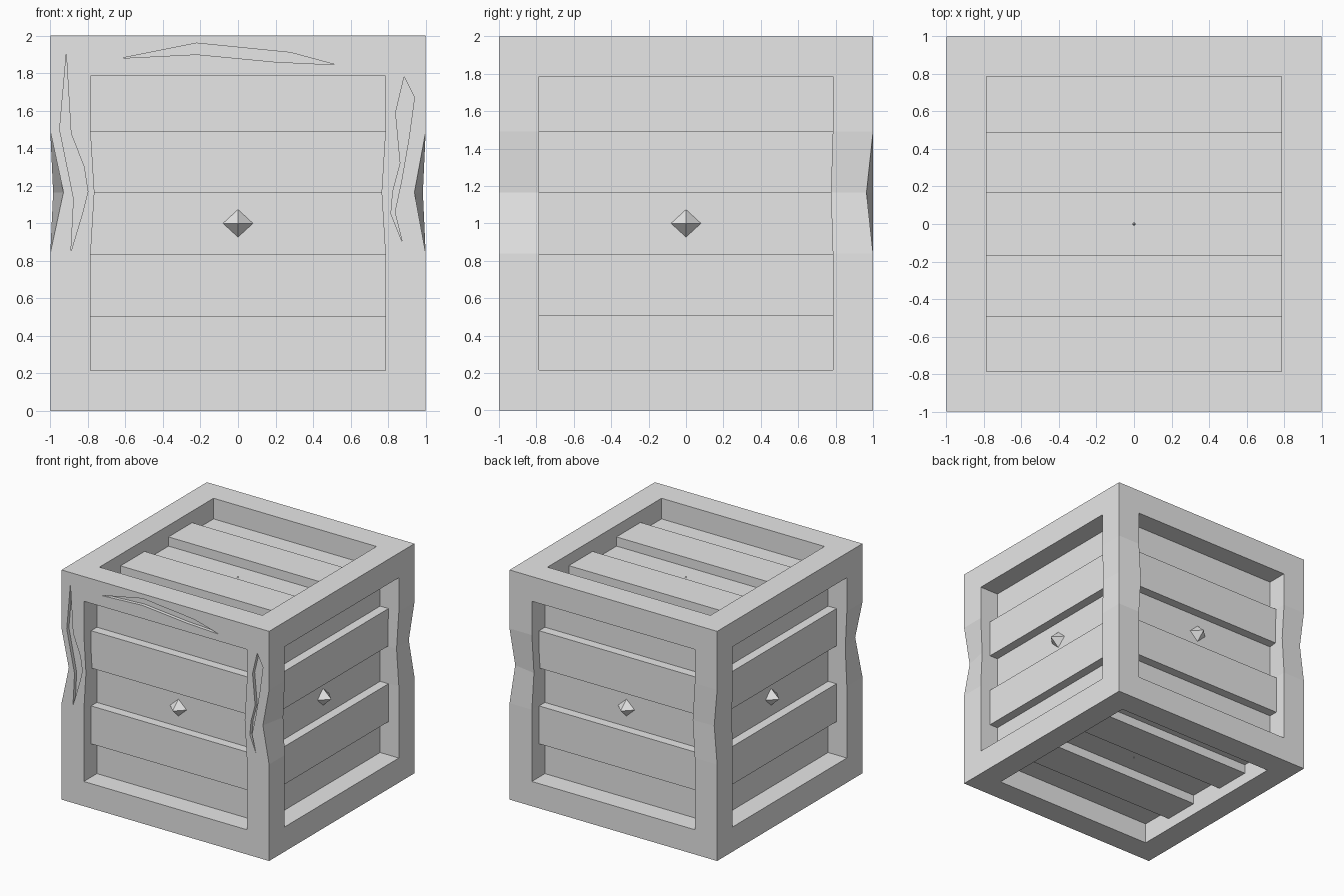
import bpy, bmesh, math
from mathutils import Vector, Matrix

if "Cube" in bpy.data.objects:
    bpy.data.objects.remove(bpy.data.objects["Cube"])

W = 0.785          # half width of each window in the frame
DEEP, RAISED = 0.18, 0.10   # depth of the panel and of the raised planks

grey = bpy.data.materials.new("plain_grey")
grey.diffuse_color = (0.8, 0.8, 0.8, 1)
grey.use_nodes = True
grey.node_tree.nodes["Principled BSDF"].inputs["Base Color"].default_value = grey.diffuse_color


def add_object(name, bm):
    bmesh.ops.recalc_face_normals(bm, faces=bm.faces[:])
    mesh = bpy.data.meshes.new(name)
    bm.to_mesh(mesh)
    bm.free()
    mesh.materials.append(grey)
    ob = bpy.data.objects.new(name, mesh)
    bpy.context.collection.objects.link(ob)
    return ob


# Crate body: cube with cut lines for the frame and the dents
bm = bmesh.new()
bmesh.ops.create_cube(bm, size=2, matrix=Matrix.Translation((0, 0, 1)))
cuts = [(0, -W), (0, W), (1, -W), (1, W)]
cuts += [(2, z) for z in (1 - W, 0.84, 1.165, 1.49, 1 + W)]
for axis, pos in cuts:
    co, no = Vector(), Vector()
    co[axis], no[axis] = pos, 1
    bmesh.ops.bisect_plane(bm, geom=bm.verts[:] + bm.edges[:] + bm.faces[:],
                           plane_co=co, plane_no=no)

# Sink the window on each of the six sides
for axis in range(3):
    for sign in (-1, 1):
        faces = []
        for f in bm.faces:
            c = f.calc_center_median() - Vector((0, 0, 1))
            others = [abs(c[i]) for i in range(3) if i != axis]
            if c[axis] * sign > 0.999 and max(others) < W:
                faces.append(f)
        res = bmesh.ops.extrude_face_region(bm, geom=faces)
        bmesh.ops.delete(bm, geom=[f for f in faces if f.is_valid], context='FACES')
        move = Vector()
        move[axis] = -sign * DEEP
        bmesh.ops.translate(bm, vec=move, verts=[
            v for v in res["geom"] if isinstance(v, bmesh.types.BMVert)])

# Dents in the four upright edges, fading out at the window rims
dents = {(-1, -1): (0.07, 0), (1, -1): (0.06, 0),
         (1, 1): (0.03, 0.035), (-1, 1): (0.035, 0.01)}
for v in bm.verts:
    if abs(v.co.z - 1.165) > 0.01:
        continue
    x, y = v.co.x, v.co.y
    sx, sy = (1 if x > 0 else -1), (1 if y > 0 else -1)
    if abs(x) > 0.99 and abs(y) > 0.99:
        dx, dy = dents[(sx, sy)]
        v.co.x -= sx * dx
        v.co.y -= sy * dy
    elif abs(y) > 0.99:
        v.co.x -= sx * 0.02
    elif abs(x) > 0.99:
        v.co.x -= sx * 0.015
        v.co.y -= sy * (0.01 if sy > 0 else 0)
body = add_object("crate_body", bm)

# Cracks carved into the front of the frame
cracks = {
    "top_crack": [(-0.62, 1.88), (-0.22, 1.96), (0.28, 1.91), (0.52, 1.845),
                  (0.2, 1.86), (-0.22, 1.9)],
    "right_crack": [(0.885, 1.78), (0.84, 1.59), (0.865, 1.32), (0.825, 1.17),
                    (0.815, 1.05), (0.875, 0.9), (0.835, 1.06), (0.87, 1.22),
                    (0.91, 1.45), (0.94, 1.67)],
    "left_crack": [(-0.915, 1.9), (-0.95, 1.5), (-0.875, 1.13), (-0.89, 0.85),
                   (-0.83, 1.05), (-0.8, 1.17), (-0.82, 1.3), (-0.89, 1.48)],
}
for name, outline in cracks.items():
    bm = bmesh.new()
    face = bm.faces.new([bm.verts.new((x, -1.05, z)) for x, z in outline])
    res = bmesh.ops.extrude_face_region(bm, geom=[face], use_keep_orig=True)
    bmesh.ops.translate(bm, vec=(0, 0.08, 0), verts=[
        v for v in res["geom"] if isinstance(v, bmesh.types.BMVert)])
    cutter = add_object(name + "_cutter", bm)
    cutter.hide_render = True
    mod = body.modifiers.new(name, 'BOOLEAN')
    mod.operation, mod.solver, mod.object = 'DIFFERENCE', 'EXACT', cutter
    bpy.context.view_layer.objects.active = body
    bpy.ops.object.modifier_apply(modifier=mod.name)
    bpy.data.objects.remove(cutter)


# Two raised planks on every side, built on the front and turned into place
def planks(name, turn):
    bm = bmesh.new()
    for lo, hi in ((-0.495, -0.165), (0.165, 0.49)):
        m = (Matrix.Translation((0, 0, 1)) @ turn
             @ Matrix.Translation((0, -(1 - RAISED) + 0.06, (lo + hi) / 2))
             @ Matrix.Diagonal((2 * W, 0.12, hi - lo, 1)))
        bmesh.ops.create_cube(bm, size=1, matrix=m)
    add_object(name, bm)


for name, angle in (("front", 0), ("right", 90), ("back", 180), ("left", 270)):
    planks(name + "_planks", Matrix.Rotation(math.radians(angle), 4, 'Z'))
planks("top_planks", Matrix.Rotation(math.radians(-90), 4, 'X'))
planks("bottom_planks", Matrix.Rotation(math.radians(90), 4, 'X'))

# Small studs: the tips of an eight-sided core poking through the panels
bm = bmesh.new()
bmesh.ops.create_uvsphere(bm, u_segments=4, v_segments=2, radius=0.9,
                          matrix=Matrix.Translation((0, 0, 1)) @ Matrix.Diagonal((1, 1, 0.92, 1)))
add_object("panel_studs", bm)
